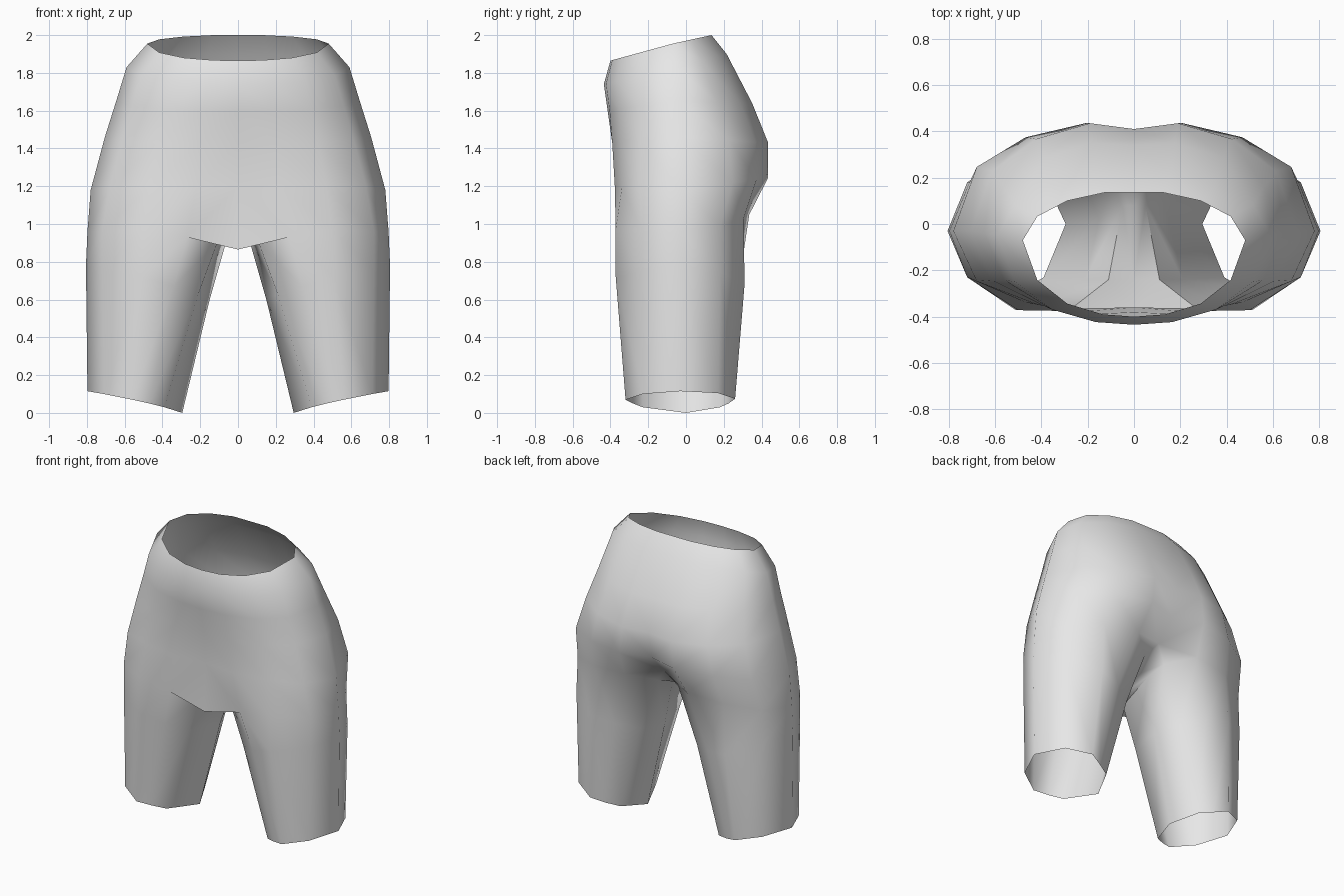
import bpy, bmesh, math

if "Cube" in bpy.data.objects:
    bpy.data.objects.remove(bpy.data.objects["Cube"])

# One plain cloth colour
cloth = bpy.data.materials.new("light grey cloth")
cloth.diffuse_color = (0.8, 0.8, 0.8, 1)
cloth.use_nodes = True
cloth.node_tree.nodes["Principled BSDF"].inputs["Base Color"].default_value = cloth.diffuse_color

bm = bmesh.new()


def ring(points):
    return [bm.verts.new(p) for p in points]


def bridge(upper, lower, closed=False):
    n = len(upper)
    for i in range(n if closed else n - 1):
        j = (i + 1) % n
        bm.faces.new((upper[i], lower[i], lower[j], upper[j]))


# Half outline of the body, from front centre round the side to back centre
OUTLINE = [(0, -1), (.28, -.97), (.6, -.83), (.87, -.52), (1, 0),
           (.87, .5), (.6, .83), (.27, 1), (0, 1)]


def body_ring(width, y_front, y_side, y_back, z_front, z_side, z_back,
              square=1.0, front_dip=0.0, back_dip=0.0):
    pts = []
    for u, v in OUTLINE:
        w = abs(v) ** square
        y_end, z_end = (y_front, z_front) if v < 0 else (y_back, z_back)
        y = y_side + (y_end - y_side) * w
        z = z_side + (z_end - z_side) * w
        if u == 0:
            y += front_dip if v < 0 else -back_dip
        pts.append((u * width, y, z))
    return ring(pts)


# Waist down to the seat
body = [
    body_ring(.48, -.40, -.07, .135, 1.865, 1.955, 2.0),
    body_ring(.59, -.435, -.05, .215, 1.74, 1.83, 1.90),
    body_ring(.645, -.415, -.04, .35, 1.60, 1.65, 1.64, .95, 0, .01),
    body_ring(.705, -.40, -.03, .435, 1.43, 1.46, 1.43, .85, .02, .025),
    body_ring(.78, -.385, -.03, .435, 1.20, 1.18, 1.245, .75, .025, .06),
]
# Level where the legs divide
split = ring([(0, -.37, .865), (.27, -.365, .93), (.5, -.372, .97),
              (.72, -.23, .96), (.797, -.03, .96), (.71, .18, .99),
              (.5, .305, 1.03), (.24, .335, 1.05), (0, .24, 1.10)])
body.append(split)
for a, b in zip(body, body[1:]):
    bridge(a, b)

# Crotch strip between the legs
mid_front, mid_back = ring([(0, -.24, .88), (0, .08, .96)])
in_back, inner, in_front = ring([(.08, .2, 1.0), (.05, .08, .95), (.11, -.24, .90)])
for f in ((split[0], mid_front, in_front, split[1]),
          (mid_front, mid_back, inner, in_front),
          (mid_back, split[8], in_back, inner),
          (split[8], split[7], in_back)):
    bm.faces.new(f)

# Leg tube down to the slanted hem
leg_top = split[1:8] + [in_back, inner, in_front]
leg_mid = ring([(.34, -.325, .67), (.51, -.372, .72), (.72, -.23, .75),
                (.805, -.03, .78), (.72, .18, .75), (.52, .31, .68),
                (.36, .275, .65), (.22, .19, .62), (.15, .02, .6),
                (.21, -.24, .63)])
hem = ring([(.47, -.28, .05), (.56, -.32, .07), (.71, -.23, .10),
            (.797, -.03, .115), (.71, .17, .105), (.56, .26, .075),
            (.47, .225, .05), (.38, .18, .03), (.295, 0, 0),
            (.39, -.23, .03)])
bridge(leg_top, leg_mid, True)
bridge(leg_mid, hem, True)

mesh = bpy.data.meshes.new("shorts")
bm.to_mesh(mesh)
bm.free()
mesh.materials.append(cloth)
shorts = bpy.data.objects.new("shorts", mesh)
bpy.context.collection.objects.link(shorts)

# Second half, and smooth shading with the crotch fold kept sharp
mirror = shorts.modifiers.new("mirror", 'MIRROR')
mirror.use_clip = True
bpy.context.view_layer.objects.active = shorts
shorts.select_set(True)
bpy.ops.object.modifier_apply(modifier="mirror")
bpy.ops.object.shade_smooth_by_angle(angle=math.radians(70))
